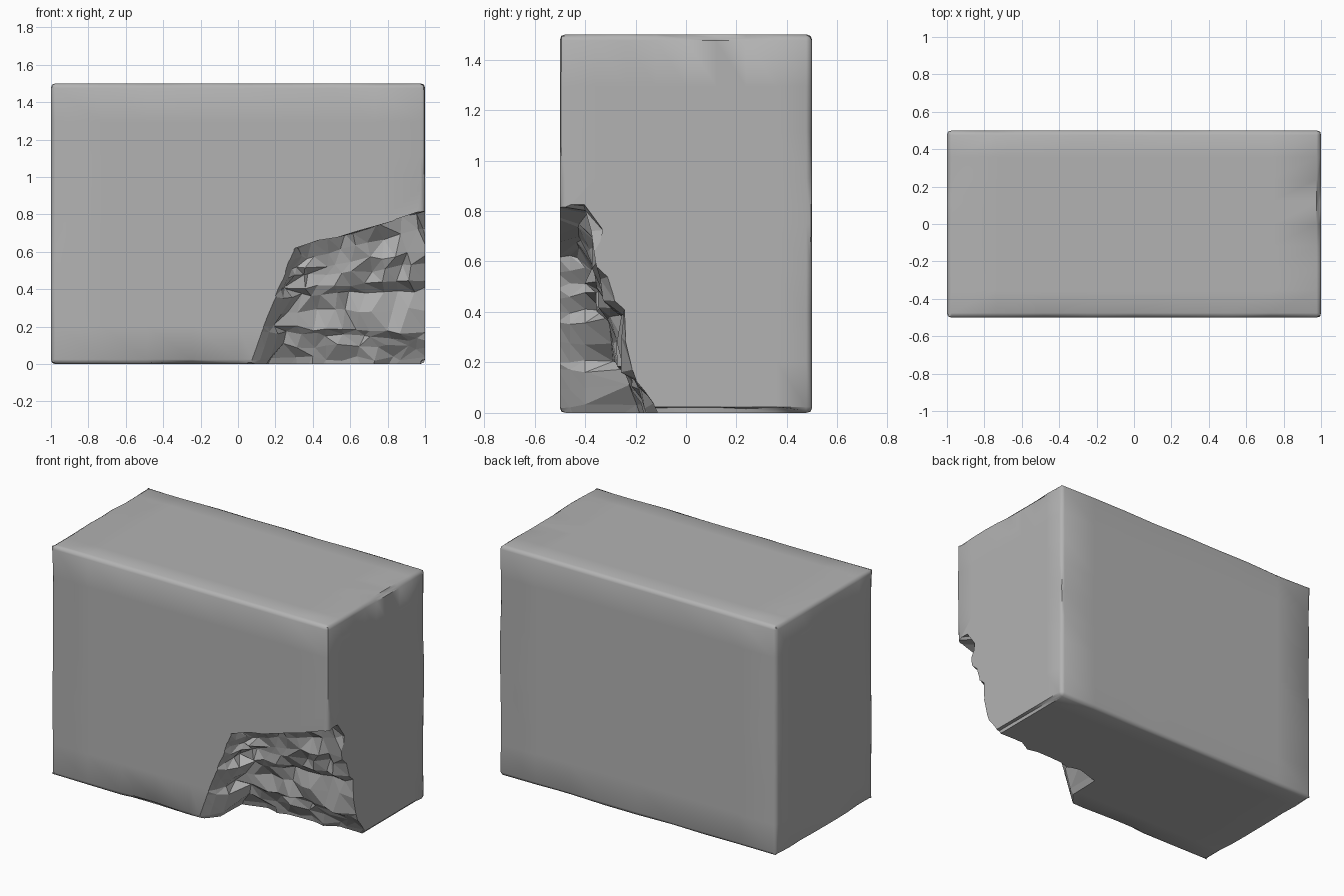
import bpy, bmesh, random
from mathutils import Vector

if "Cube" in bpy.data.objects:
    bpy.data.objects.remove(bpy.data.objects["Cube"])

random.seed(4)
HALF = Vector((1.0, 0.5, 0.75))
CUTS = 9

# dark grey stone
stone = bpy.data.materials.new("grey_stone")
stone.diffuse_color = (0.45, 0.45, 0.45, 1)
stone.use_nodes = True
stone.node_tree.nodes["Principled BSDF"].inputs["Base Color"].default_value = stone.diffuse_color


def new_object(name, bm):
    bmesh.ops.recalc_face_normals(bm, faces=bm.faces)
    mesh = bpy.data.meshes.new(name)
    bm.to_mesh(mesh)
    bm.free()
    mesh.materials.append(stone)
    ob = bpy.data.objects.new(name, mesh)
    bpy.context.collection.objects.link(ob)
    return ob


def spread(c, half):
    # uniform grid coordinate -> thin rim rows beside every edge
    n = CUTS + 1
    i = round((c + 1) / 2 * n)
    if i in (0, n):
        return half if i else -half
    return (half - 0.024) * (2 * (i - 1) / (n - 2) - 1)


# stone block with slightly worn, rounded edges
bm = bmesh.new()
bmesh.ops.create_cube(bm, size=2)
bmesh.ops.subdivide_edges(bm, edges=bm.edges[:], cuts=CUTS, use_grid_fill=True)
for v in bm.verts:
    ends = [a for a in range(3) if abs(v.co[a]) > 0.999]
    signs = [1 if v.co[a] > 0 else -1 for a in range(3)]
    v.co = Vector([spread(v.co[a], HALF[a]) for a in range(3)])
    if len(ends) > 1:
        wear = random.uniform(0.005, 0.011)
        # chips on the right end's edges and beside the break
        if ends == [0, 2] and signs[0] > 0:
            if signs[2] < 0 and -0.2 < v.co.y < 0.4:
                wear = random.uniform(0.014, 0.022)
            elif signs[2] > 0 and -0.1 < v.co.y < 0.25:
                wear = 0.016
        elif ends == [1, 2] and max(signs[1:]) < 0 and -0.3 < v.co.x < 0:
            wear = 0.017
        for a in ends:
            v.co[a] -= signs[a] * wear
    v.co.z += 0.75
block = new_object("stone_block", bm)

# jagged broken-out corner: rows of (left z, right z, depth y, wall set-back x)
rows = [(-0.10, -0.10, -0.08, 0.10), (0.03, 0.03, -0.13, 0.14),
        (0.10, 0.09, -0.16, 0.13),
        (0.17, 0.13, -0.18, 0.12), (0.20, 0.16, -0.22, 0.08),
        (0.28, 0.29, -0.235, 0.09),
        (0.36, 0.40, -0.245, 0.12), (0.40, 0.44, -0.295, 0.05),
        (0.46, 0.53, -0.30, 0.09),
        (0.50, 0.60, -0.33, 0.05), (0.55, 0.72, -0.345, 0.09),
        (0.62, 0.815, -0.385, 0.04)]
COLS = 12
bm = bmesh.new()
rings = []
for i, (z0, z1, depth, setback) in enumerate(rows):
    edge_x = 0.05 + 0.40 * z0
    inner_x = edge_x + setback
    pts = [(edge_x - 0.05, -0.75), (edge_x, -0.51),
           (edge_x + setback * 0.4, -0.46), (edge_x + setback * 0.8, -0.40)]
    for k in range(COLS):
        u = k / (COLS - 1)
        x = inner_x + (1.15 - inner_x) * u
        pts.append((x + random.uniform(-0.03, 0.03),
                    depth - 0.05 * (1 - u) + random.uniform(-0.026, 0.026)))
    pts.append((1.15, -0.75))
    ring = []
    for x, y in pts:
        u = (x - edge_x) / (1 - edge_x)
        z = z0 + (z1 - z0) * u
        if i:
            z += random.uniform(-0.013, 0.013)
        ring.append(bm.verts.new((x, y, z)))
    rings.append(ring)
for a, b in zip(rings, rings[1:]):
    for k in range(len(a)):
        j = (k + 1) % len(a)
        bm.faces.new((a[k], a[j], b[j], b[k]))
bm.faces.new(rings[0])
bm.faces.new(rings[-1])
bmesh.ops.triangulate(bm, faces=bm.faces[:])
cutter = new_object("break_cutter", bm)
cutter.hide_render = True

# break the corner away
mod = block.modifiers.new("break", "BOOLEAN")
mod.operation = "DIFFERENCE"
mod.solver = "EXACT"
mod.object = cutter
bpy.context.view_layer.objects.active = block
block.select_set(True)
bpy.ops.object.modifier_apply(modifier=mod.name)
bpy.data.objects.remove(cutter)
bpy.ops.object.shade_smooth_by_angle(angle=0.85)

# broken faces, away from the outer skin, stay flat and faceted with sharp rims
mesh = block.data
use = {}
for p in mesh.polygons:
    c = p.center - Vector((0, 0, 0.75))
    cavity = c.x > 0 and c.y < 0 and all(HALF[a] - abs(c[a]) > 0.004 or
                                         abs(p.normal[a]) < 0.8 for a in range(3))
    near_edge = sum(HALF[a] - abs(c[a]) < 0.025 for a in range(3)) > 1
    if cavity and not near_edge:
        p.use_smooth = False
